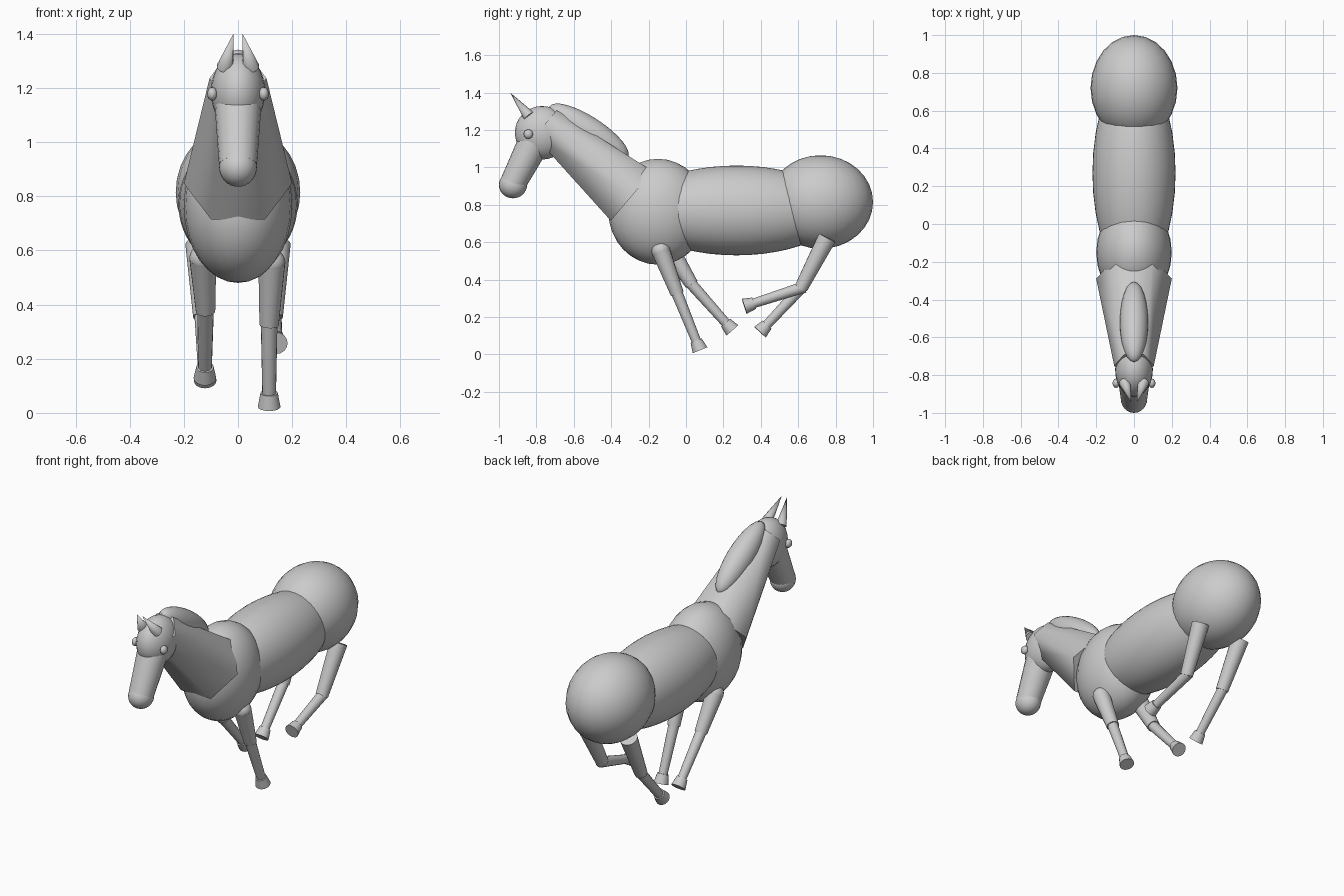
import bpy, math
from mathutils import Vector

if "Cube" in bpy.data.objects:
    bpy.data.objects.remove(bpy.data.objects["Cube"])

gray = bpy.data.materials.new("gray")
gray.diffuse_color = (0.6, 0.6, 0.6, 1)
gray.use_nodes = True
gray.node_tree.nodes["Principled BSDF"].inputs["Base Color"].default_value = gray.diffuse_color


def finish(name, angle=40):
    ob = bpy.context.object
    ob.name = name
    ob.data.materials.append(gray)
    bpy.ops.object.shade_smooth_by_angle(angle=math.radians(angle))
    return ob


def ball(name, center, radii, tilt=0.0, segs=24, rings=16):
    bpy.ops.mesh.primitive_uv_sphere_add(segments=segs, ring_count=rings, location=center,
                                         rotation=(tilt, 0, 0))
    bpy.context.object.scale = radii
    bpy.ops.object.transform_apply(location=False, rotation=False, scale=True)
    return finish(name)


def taper(name, a, b, ra, rb, sides=16, angle=40):
    a, b = Vector(a), Vector(b)
    d = b - a
    bpy.ops.mesh.primitive_cone_add(vertices=sides, radius1=ra, radius2=rb, depth=d.length,
                                    location=(a + b) / 2)
    ob = bpy.context.object
    # tilt in the side plane, then lean sideways
    ob.rotation_euler = d.to_track_quat('Z', 'X').to_euler()
    return finish(name, angle)


# Torso
ball("rump", (0, 0.72, 0.815), (0.23, 0.28, 0.25))
ball("barrel", (0, 0.27, 0.77), (0.22, 0.55, 0.24), segs=32, rings=24)
ball("shoulder", (0, -0.15, 0.763), (0.2, 0.265, 0.283))

# Neck: six-sided taper with corners on the left and right
base, top = Vector((0, -0.29, 0.847)), Vector((0, -0.75, 1.236))
d = top - base
bpy.ops.mesh.primitive_cone_add(vertices=6, radius1=0.2, radius2=0.105, depth=d.length,
                                location=(base + top) / 2)
neck = bpy.context.object
for v in neck.data.vertices:          # turn corners onto the x axis
    v.co.x, v.co.y = v.co.y, -v.co.x
neck.rotation_euler = (math.atan2(-d.y, d.z), 0, 0)
finish("neck", 65)

# Mane crest along the top of the neck
ball("mane", (0, -0.52, 1.19), (0.075, 0.25, 0.08), tilt=math.radians(-33))

# Head
ball("head", (0, -0.77, 1.185), (0.1, 0.145, 0.143))
taper("muzzle", (0, -0.80, 1.16), (0, -0.925, 0.915), 0.088, 0.07, 20)
ball("nose", (0, -0.925, 0.907), (0.07, 0.075, 0.072))
for s, side in ((-1, "left"), (1, "right")):
    ball(side + "_eye", (0.095 * s, -0.843, 1.178), (0.019, 0.025, 0.025), segs=12, rings=8)
    taper(side + "_ear", (0.048 * s, -0.84, 1.275), (0.017 * s, -0.94, 1.4), 0.032, 0, 10)

# Legs: joint, upper, lower, hoof
legs = {
    "right_front": ((0.125, -0.135, 0.555), (0.115, -0.047, 0.325), (0.115, 0.062, 0.055)),
    "left_front": ((-0.13, -0.09, 0.57), (-0.12, 0.03, 0.375), (-0.122, 0.225, 0.155)),
    "right_hind": ((0.145, 0.755, 0.625), (0.13, 0.615, 0.355), (0.14, 0.345, 0.268)),
    "left_hind": ((-0.145, 0.755, 0.625), (-0.13, 0.615, 0.355), (-0.122, 0.42, 0.145)),
}
for name, (hip, knee, ankle) in legs.items():
    hip, knee, ankle = Vector(hip), Vector(knee), Vector(ankle)
    step = (ankle - knee).normalized()
    if "front" in name:
        ball(name + "_joint", hip, (0.05, 0.05, 0.05), segs=16, rings=10)
    taper(name + "_upper_leg", hip, knee, 0.05, 0.036)
    taper(name + "_lower_leg", knee - step * 0.02, ankle, 0.031, 0.025)
    taper(name + "_hoof", ankle - step * 0.02, ankle + step * 0.035, 0.032, 0.042)
